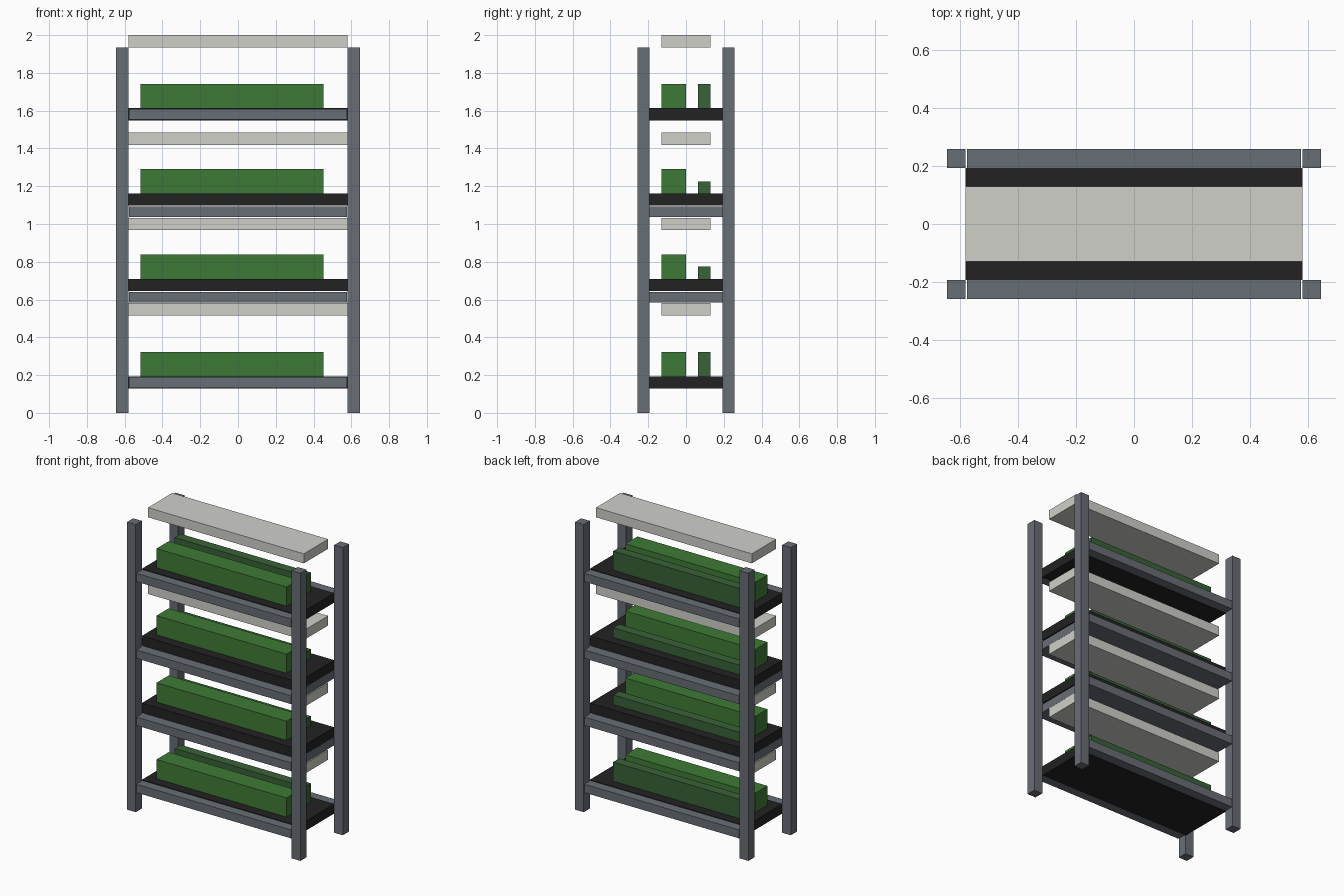
import bpy

if "Cube" in bpy.data.objects:
    bpy.data.objects.remove(bpy.data.objects["Cube"])

U = 2 / 31      # module of the rack
GAP = 0.004     # small inset of the metal shelves


def material(name, rgb):
    lin = [((c / 255 + 0.055) / 1.055) ** 2.4 for c in rgb]
    m = bpy.data.materials.new(name)
    m.diffuse_color = (*lin, 1)
    m.use_nodes = True
    m.node_tree.nodes["Principled BSDF"].inputs["Base Color"].default_value = m.diffuse_color
    return m


METAL = material("slate_metal", (104, 110, 118))
TRAY = material("black_tray", (34, 34, 34))
LAMP = material("pale_lamp", (208, 208, 202))
LEAF = material("leaf_green", (62, 122, 54))
DARK_LEAF = material("dark_leaf_green", (56, 98, 56))


def box(name, mat, x, y, z, inset=(0, 0, 0)):
    """Box from (min, max) ranges given in modules."""
    bpy.ops.mesh.primitive_cube_add(size=1)
    o = bpy.context.object
    o.name = name
    o.location = [(a + b) / 2 * U for a, b in (x, y, z)]
    o.scale = [(b - a) * U - 2 * i for (a, b), i in zip((x, y, z), inset)]
    o.data.materials.append(mat)
    return o


# corner posts
for x in (-10, 9):
    for y in (-4, 3):
        box("corner_post", METAL, (x, x + 1), (y, y + 1), (0, 30))

# levels: shelf bottom, tray bottom, rear plant height, lamp bottom
for shelf, tray, rear, lamp in ((2, 2, 2, 8), (9, 10, 1, 15),
                                (16, 17, 1, 22), (24, 24, 2, 30)):
    box("metal_shelf", METAL, (-9, 9), (-4, 4), (shelf, shelf + 1), (GAP, 0, GAP))
    box("growing_tray", TRAY, (-9, 9), (-3, 3), (tray, tray + 1))
    top = tray + 1
    box("front_plants", LEAF, (-8, 7), (-2, 0), (top, top + 2))
    box("rear_plants", DARK_LEAF, (-8, 7), (1, 2), (top, top + rear))
    box("grow_lamp", LAMP, (-9, 9), (-2, 2), (lamp, lamp + 1))
